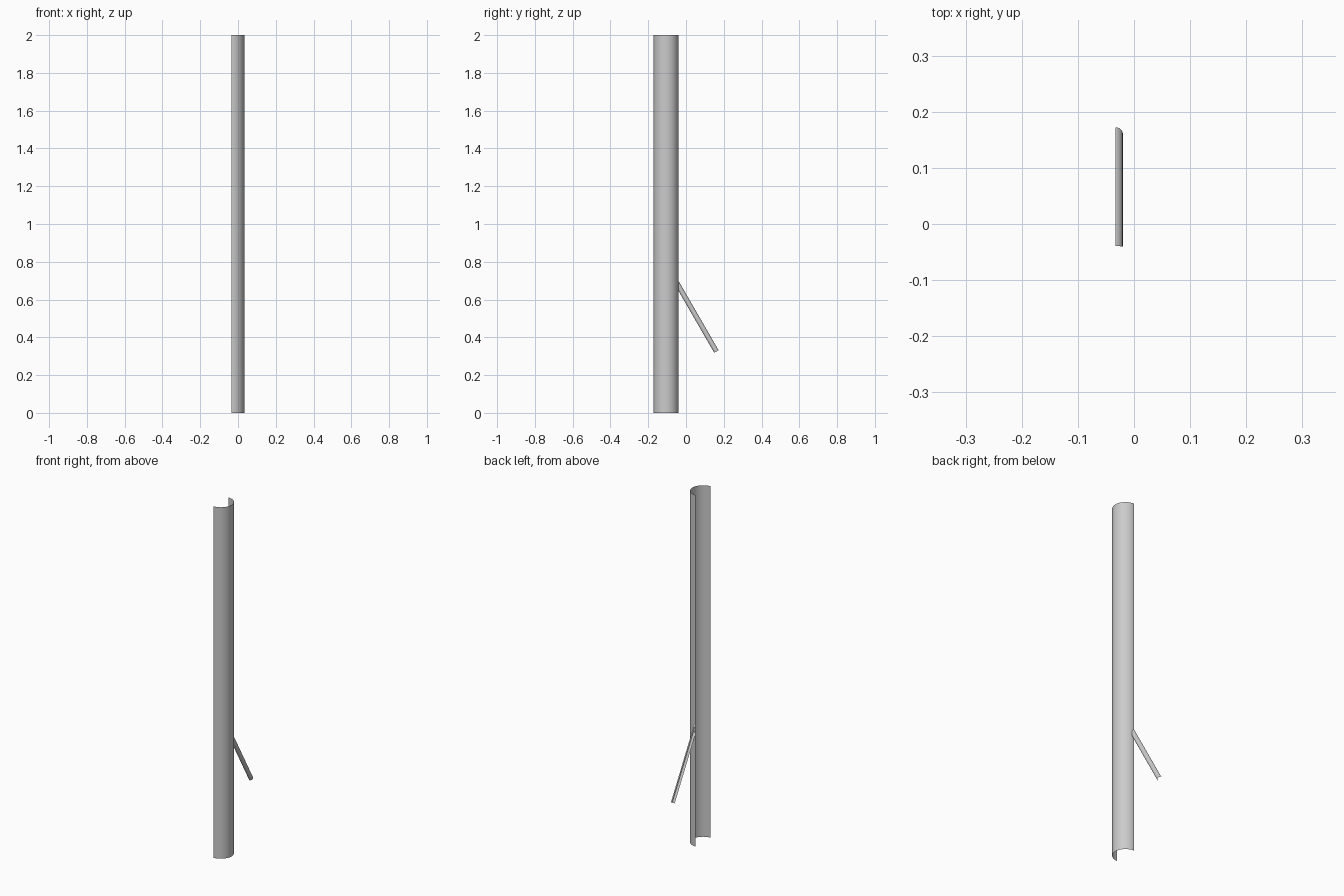
import bpy
import bmesh
from math import sin, cos, pi, sqrt, tan, radians

cube = bpy.data.objects.get("Cube")
if cube:
    bpy.data.objects.remove(cube, do_unlink=True)

R = 1 / 15                 # main half pipe radius
r = R / 5                  # branch radius
HEIGHT = 2.0
X0 = -R / 2                # open cut plane, facing -x
Y0 = -0.1058               # main pipe axis
TILT = radians(30)         # branch angle from vertical
END_Y, END_Z = 0.1609, 0.325   # axis point at the branch's free end
SEGMENTS = 32

grey = bpy.data.materials.new("light grey")
grey.use_nodes = True
colour = (0.6, 0.6, 0.6, 1)
grey.diffuse_color = colour
grey.node_tree.nodes["Principled BSDF"].inputs["Base Color"].default_value = colour


def half_pipe(name, lower, upper):
    """Open shell between two half rings, each a function of the angle."""
    bm = bmesh.new()
    angles = [-pi / 2 + pi * i / SEGMENTS for i in range(SEGMENTS + 1)]
    low = [bm.verts.new(lower(a)) for a in angles]
    high = [bm.verts.new(upper(a)) for a in angles]
    for i in range(SEGMENTS):
        bm.faces.new((low[i], low[i + 1], high[i + 1], high[i]))
    mesh = bpy.data.meshes.new(name)
    bm.to_mesh(mesh)
    bm.free()
    mesh.materials.append(grey)
    mesh.shade_smooth()
    obj = bpy.data.objects.new(name, mesh)
    bpy.context.collection.objects.link(obj)
    return obj


# Upright main half pipe
def main_ring(z):
    return lambda a: (X0 + R * cos(a), Y0 + R * sin(a), z)


half_pipe("main_half_pipe", main_ring(0), main_ring(HEIGHT))


# Slanted branch: square-cut free end, upper end trimmed to the main wall
def branch_end(a):
    return (X0 + r * cos(a),
            END_Y + r * sin(a) * cos(TILT),
            END_Z + r * sin(a) * sin(TILT))


def branch_joint(a):
    x, y, z = branch_end(a)
    wall_y = Y0 + sqrt(R * R - (x - X0) ** 2)
    return (x, wall_y, z + (y - wall_y) / tan(TILT))


half_pipe("branch_half_pipe", branch_end, branch_joint)
